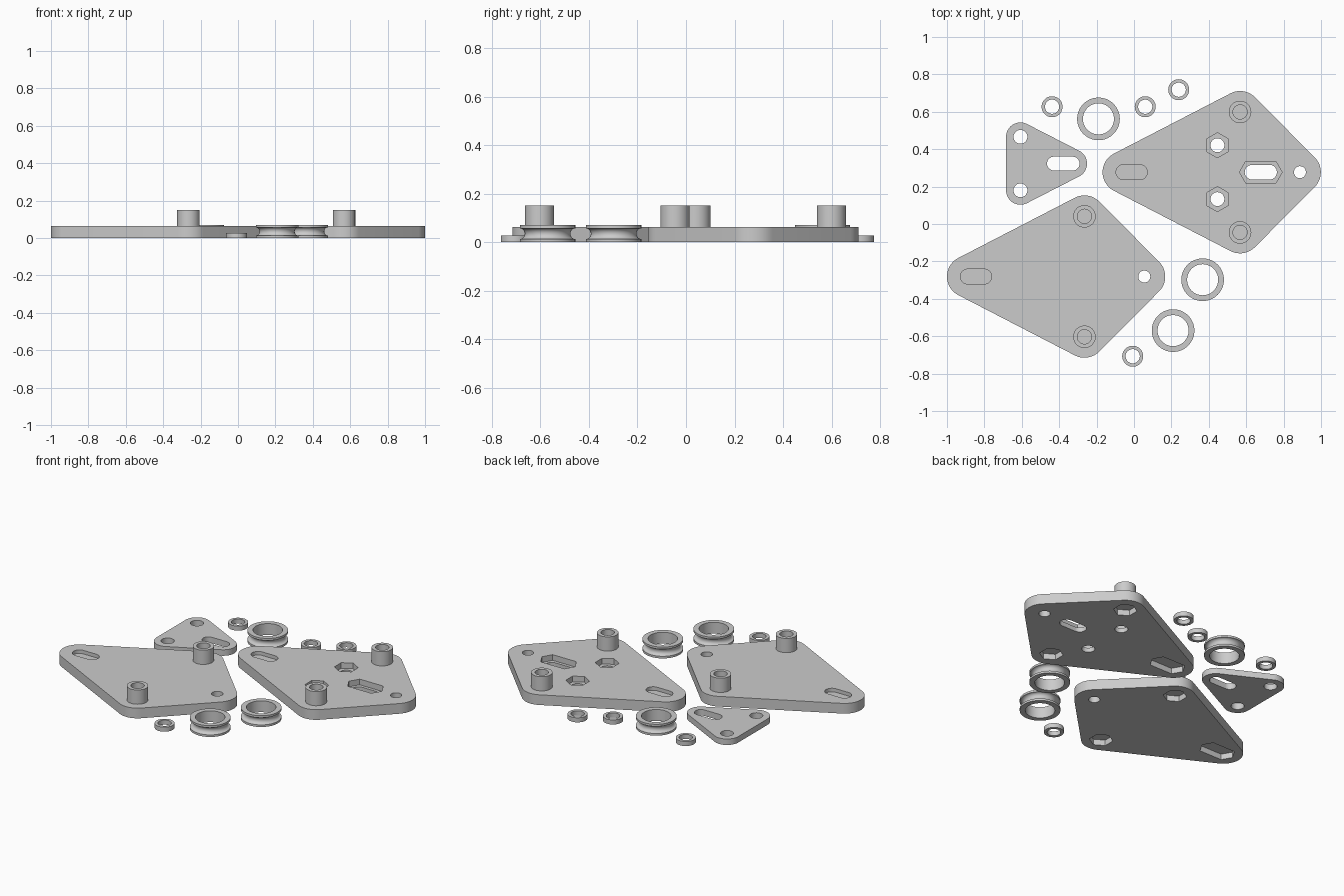
import bpy, bmesh, math
from mathutils import Vector
from mathutils.geometry import convex_hull_2d

if "Cube" in bpy.data.objects:
    bpy.data.objects.remove(bpy.data.objects["Cube"])

grey = bpy.data.materials.new("plain grey")
grey.diffuse_color = (0.6, 0.6, 0.6, 1)
grey.use_nodes = True
grey.node_tree.nodes["Principled BSDF"].inputs["Base Color"].default_value = grey.diffuse_color

PLATE_H, POCKET, FLOOR = 0.063, 0.035, 0.041
BOSS_TOP = 0.151


def finish(obj):
    """Smooth curved walls, keep hard edges."""
    me = obj.data
    me.materials.clear()
    me.materials.append(grey)
    for p in me.polygons:
        p.material_index = 0
    me.shade_smooth()
    me.set_sharp_from_angle(angle=math.radians(30))


def add_mesh(name, bm):
    bmesh.ops.recalc_face_normals(bm, faces=bm.faces)
    me = bpy.data.meshes.new(name)
    bm.to_mesh(me)
    bm.free()
    obj = bpy.data.objects.new(name, me)
    bpy.context.collection.objects.link(obj)
    return obj


def prism(name, centres, r, z0, z1, sides=48, turn=0.0):
    """Upright prism over the hull of equal polygons placed at the centres."""
    pts = [Vector((x + r * math.cos(turn + math.tau * i / sides),
                   y + r * math.sin(turn + math.tau * i / sides)))
           for x, y in centres for i in range(sides)]
    bm = bmesh.new()
    base = bm.faces.new([bm.verts.new((pts[i].x, pts[i].y, z0)) for i in convex_hull_2d(pts)])
    top = bmesh.ops.extrude_face_region(bm, geom=[base], use_keep_orig=True)["geom"]
    for v in top:
        if isinstance(v, bmesh.types.BMVert):
            v.co.z = z1
    return add_mesh(name, bm)


def combine(obj, steps):
    """Apply (operation, helper) booleans in order, then drop the helpers."""
    for op, helper in steps:
        mod = obj.modifiers.new(op, 'BOOLEAN')
        mod.operation, mod.solver, mod.object = op, 'EXACT', helper
    bpy.context.view_layer.update()
    dg = bpy.context.evaluated_depsgraph_get()
    me = bpy.data.meshes.new_from_object(obj.evaluated_get(dg))
    obj.modifiers.clear()
    obj.data = me
    for _, helper in steps:
        bpy.data.objects.remove(helper)
    finish(obj)


def cut(centres, r, z0, z1, **kw):
    return ('DIFFERENCE', prism("cutter", centres, r, z0, z1, **kw))


def hex_cut(centres, r, z0, z1, turn):
    return cut(centres, r, z0, z1, sides=6, turn=turn)


def kite_plate(name, ox, oy, extra=()):
    """Kite plate with bosses, nut pockets, slot and end hole; origin at boss line."""
    tail, nose = (ox - 0.623, oy), (ox + 0.320, oy)
    bosses = [(ox, oy + 0.322), (ox, oy - 0.322)]
    plate = prism(name, [tail, nose] + bosses, 0.112, 0, PLATE_H)
    slot = [tail, (ox - 0.536, oy)]
    steps = [('UNION', prism("boss", [b], 0.06, 0.045, BOSS_TOP)) for b in bosses]
    for b in bosses:
        steps += [cut([b], 0.038, FLOOR, 0.3), hex_cut([b], 0.067, -0.1, POCKET, math.pi / 2)]
    steps += [cut(slot, 0.04, FLOOR, 0.3), hex_cut(slot, 0.067, -0.1, POCKET, 0),
              cut([nose], 0.032, -0.1, 0.3)]
    combine(plate, steps + list(extra))


# Two kite plates, the second with nut pockets in its upper face
kite_plate("plain_plate", -0.265, -0.281)
extra = []
for y in (0.421, 0.133):
    extra += [cut([(0.446, y)], 0.037, -0.1, 0.3),
              hex_cut([(0.446, y)], 0.067, PLATE_H - POCKET, 0.3, math.pi / 2)]
long_slot = [(0.631, 0.277), (0.725, 0.277)]
extra += [cut(long_slot, 0.039, -0.1, 0.3),
          hex_cut(long_slot, 0.067, PLATE_H - POCKET, 0.3, 0)]
kite_plate("pocketed_plate", 0.567, 0.277, extra)

# Small triangular plate
holes = [(-0.607, 0.466), (-0.607, 0.180)]
tip = (-0.328, 0.323)
bracket = prism("triangle_plate", holes + [tip], 0.077, 0, 0.037)
combine(bracket, [cut([h], 0.037, -0.1, 0.3) for h in holes]
        + [cut([(-0.428, 0.323), tip], 0.037, -0.1, 0.3)])


def turned(name, x, y, profile, sides=64):
    """Closed (radius, height) profile spun around a vertical axis."""
    bm = bmesh.new()
    rings = [[bm.verts.new((x + r * math.cos(math.tau * i / sides),
                            y + r * math.sin(math.tau * i / sides), z)) for r, z in profile]
             for i in range(sides)]
    n = len(profile)
    for i in range(sides):
        a, b = rings[i], rings[(i + 1) % sides]
        for j in range(n):
            k = (j + 1) % n
            bm.faces.new((a[j], b[j], b[k], a[k]))
    finish(add_mesh(name, bm))


# Grooved pulley rings
groove = [(0.114 - 0.02 * math.sin(math.pi * i / 10), 0.035 - 0.022 * math.cos(math.pi * i / 10))
          for i in range(11)]
pulley = [(0.083, 0), (0.114, 0)] + groove + [(0.114, 0.07), (0.083, 0.07)]
for i, (x, y) in enumerate([(-0.190, 0.562), (0.367, -0.298), (0.209, -0.570)]):
    turned(f"pulley_ring_{i + 1}", x, y, pulley)

# Spacer washers
washer = [(0.038, 0), (0.056, 0), (0.056, 0.028), (0.038, 0.028)]
for i, (x, y) in enumerate([(-0.438, 0.627), (0.060, 0.627), (0.239, 0.718), (-0.007, -0.707)]):
    turned(f"spacer_washer_{i + 1}", x, y, washer)
